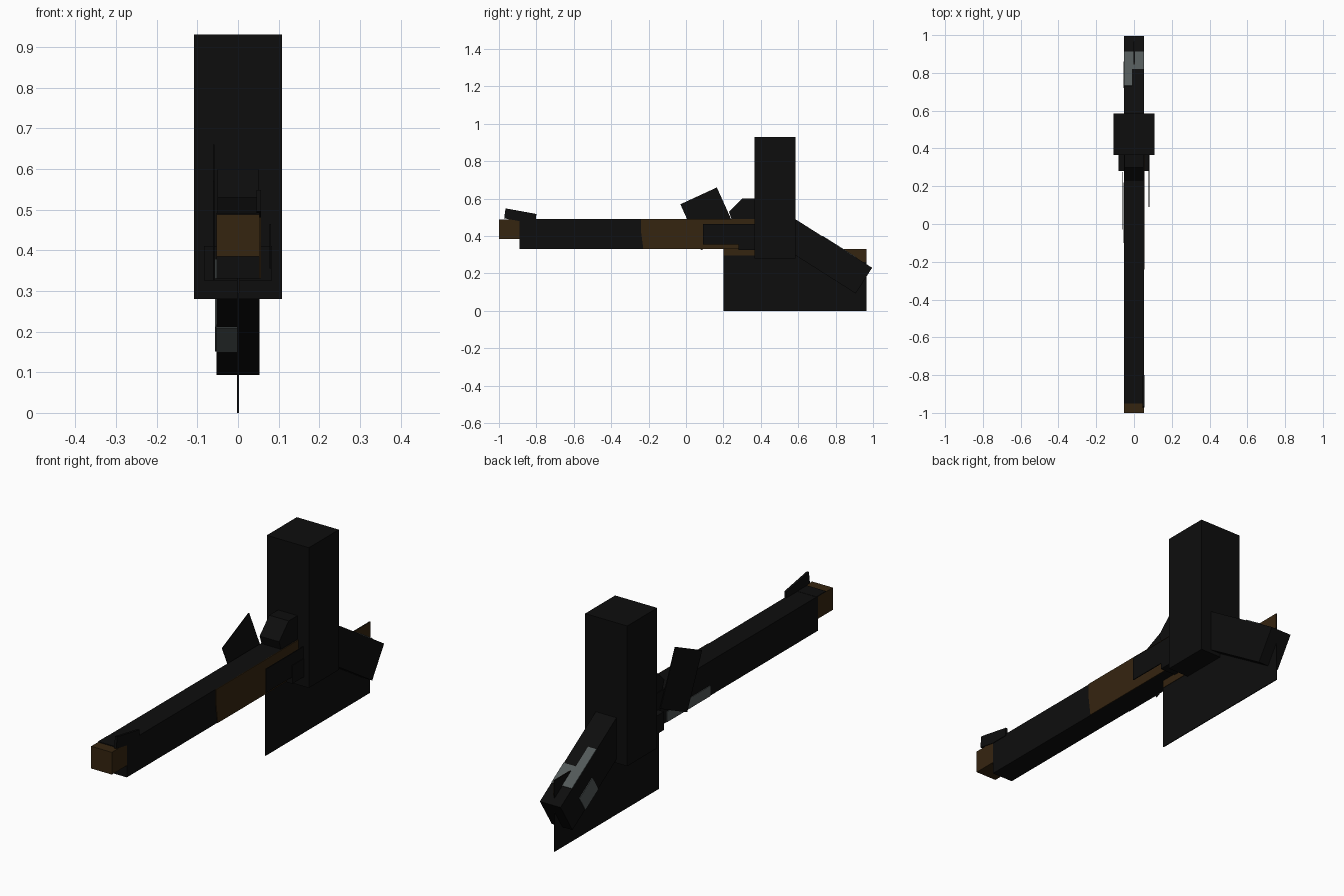
import bpy, bmesh
from mathutils import Vector

cube = bpy.data.objects.get("Cube")
if cube:
    bpy.data.objects.remove(cube, do_unlink=True)


def material(name, rgb):
    m = bpy.data.materials.new(name)
    m.use_nodes = True
    col = (*rgb, 1.0)
    m.diffuse_color = col
    bsdf = next(n for n in m.node_tree.nodes if n.type == 'BSDF_PRINCIPLED')
    bsdf.inputs["Base Color"].default_value = col
    bsdf.inputs["Roughness"].default_value = 0.9
    return m


BLACK = material("black", (0.004, 0.004, 0.004))
BROWN = material("dark_brown", (0.036, 0.018, 0.005))
GREY = material("steel_grey", (0.085, 0.10, 0.10))


def prism(name, profile, x0, x1, mat):
    """Extrude a side (y, z) profile across x."""
    bm = bmesh.new()
    face = bm.faces.new([bm.verts.new((x0, y, z)) for y, z in profile])
    ext = bmesh.ops.extrude_face_region(bm, geom=[face])
    verts = [g for g in ext["geom"] if isinstance(g, bmesh.types.BMVert)]
    bmesh.ops.translate(bm, vec=(x1 - x0, 0, 0), verts=verts)
    bmesh.ops.recalc_face_normals(bm, faces=bm.faces)
    me = bpy.data.meshes.new(name)
    bm.to_mesh(me)
    bm.free()
    me.materials.append(mat)
    ob = bpy.data.objects.new(name, me)
    bpy.context.collection.objects.link(ob)
    return ob


def box(name, x, y, z, mat):
    return prism(name, [(y[0], z[0]), (y[1], z[0]), (y[1], z[1]), (y[0], z[1])], x[0], x[1], mat)


W = 0.053   # half width of barrel and stock
P = 0.003   # thickness of painted plates

# Central block
box("central_block", (-0.108, 0.108), (0.365, 0.585), (0.28, 0.93), BLACK)

# Barrel with its brown tip
box("barrel", (-W, W), (-0.89, 0.45), (0.33, 0.49), BLACK)
box("barrel_tip", (-W, W), (-1.0, -0.89), (0.385, 0.488), BROWN)
box("tip_top_band", (-W, W), (-0.95, -0.88), (0.487, 0.491), BLACK)
prism("front_sight", [(-0.972, 0.495), (-0.965, 0.548), (-0.80, 0.518), (-0.803, 0.48), (-0.89, 0.48)],
      W - 0.008, W + P, BLACK)

# Painted panels on the barrel sides
prism("wood_panel", [(-0.24, 0.49), (-0.24, 0.42), (-0.228, 0.33), (0.365, 0.33), (0.365, 0.49)],
      W, W + P, BROWN)
box("steel_panel", (-W - P, -W), (-0.10, 0.22), (0.33, 0.378), GREY)

# Lock: side plate, collar, tilted pan and hammer plate
box("lock_plate", (0.077, 0.081), (0.09, 0.37), (0.355, 0.465), BLACK)
box("lock_collar", (-0.083, 0.083), (0.28, 0.37), (0.325, 0.41), BLACK)
prism("pan", [(0.23, 0.53), (0.30, 0.60), (0.37, 0.60), (0.37, 0.47), (0.25, 0.47)], -0.05, 0.05, BLACK)
prism("hammer", [(-0.03, 0.57), (0.165, 0.66), (0.275, 0.415), (0.08, 0.325)],
      -W - 0.009, -W - 0.005, BLACK)

# Tilted rear stock, laid out along its slope (s) and depth (d)
ORIGIN = Vector((0.585, 0.49))
ALONG = Vector((0.845, -0.535))
DOWN = Vector((-0.535, -0.845))


def sloped(name, s, d, x, mat):
    pts = [ORIGIN + ALONG * a + DOWN * b
           for a, b in ((s[0], d[0]), (s[1], d[0]), (s[1], d[1]), (s[0], d[1]))]
    return prism(name, [tuple(p) for p in pts], x[0], x[1], mat)


T = 0.163
sloped("stock", (-0.10, 0.485), (0, T), (-W, W), BLACK)
sloped("stock_top_steel", (0.278, 0.385), (-P, 0), (-W, W), GREY)
sloped("stock_top_steel_strip", (0.172, 0.278), (-P, 0), (-W, -0.01), GREY)
sloped("stock_side_steel", (0.264, 0.376), (0.08, T), (-W - P, -W), GREY)
sloped("stock_under_steel", (0.264, 0.376), (T, T + P), (-W, 0), GREY)

# Thin centre fin with a brown strip on one side
box("lower_fin", (-0.002, 0.002), (0.20, 0.965), (0.0, 0.33), BLACK)
box("fin_front_strip", (0.002, 0.004), (0.20, 0.40), (0.295, 0.33), BROWN)
box("fin_rear_strip", (0.002, 0.004), (0.80, 0.965), (0.26, 0.33), BROWN)
